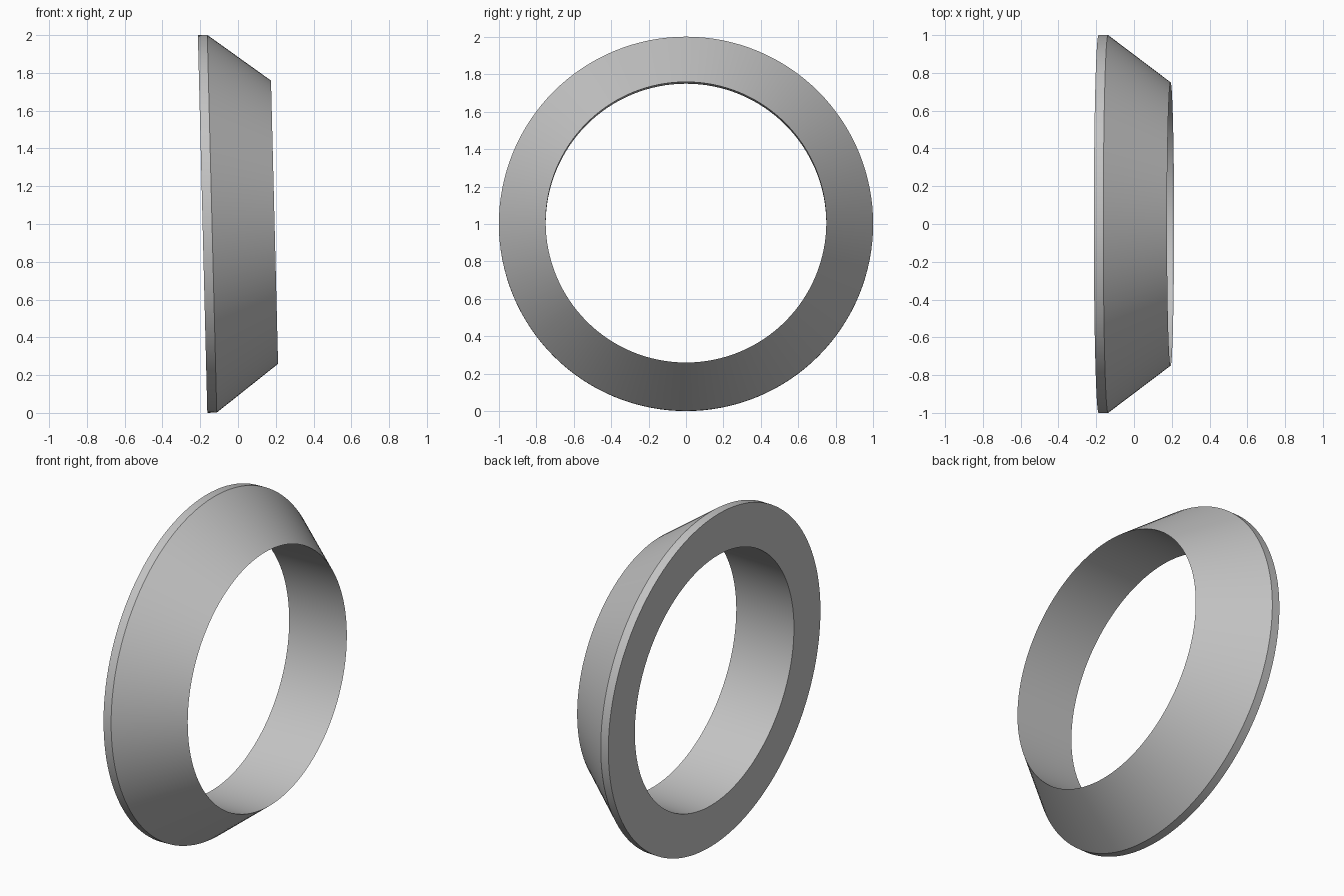
import bpy, bmesh, math
from mathutils import Matrix, Vector

cube = bpy.data.objects.get("Cube")
if cube:
    bpy.data.objects.remove(cube, do_unlink=True)

SEGMENTS = 128
TILT = 0.025

# Plain grey material
grey = bpy.data.materials.new("grey")
grey.use_nodes = True
colour = (0.55, 0.55, 0.55, 1)
grey.diffuse_color = colour
grey.node_tree.nodes["Principled BSDF"].inputs["Base Color"].default_value = colour

# Cross-section (distance along axis, radius): flat back, thin rim, cone to a sharp lip, straight bore
profile = [(0, 0.75), (0, 1.0), (0.05, 1.0), (0.381, 0.75)]

# Revolve the closed cross-section around the x axis
bm = bmesh.new()
rings = []
for i in range(SEGMENTS):
    turn = Matrix.Rotation(math.tau * i / SEGMENTS, 3, 'X')
    rings.append([bm.verts.new(turn @ Vector((x, 0, r))) for x, r in profile])
count = len(profile)
for i, ring in enumerate(rings):
    following = rings[(i + 1) % SEGMENTS]
    for j in range(count):
        k = (j + 1) % count
        bm.faces.new((ring[j], ring[k], following[k], following[j]))
bmesh.ops.recalc_face_normals(bm, faces=bm.faces)

# Lean the ring slightly backwards and set it on the ground
bm.transform(Matrix.Translation((-0.1875, 0, 1)) @ Matrix.Rotation(-TILT, 4, 'Y'))

mesh = bpy.data.meshes.new("bevelled_ring")
bm.to_mesh(mesh)
bm.free()
mesh.materials.append(grey)
bevelled_ring = bpy.data.objects.new("bevelled_ring", mesh)
bpy.context.collection.objects.link(bevelled_ring)

# Smooth round surfaces with crisp edges
bpy.ops.object.select_all(action='DESELECT')
bevelled_ring.select_set(True)
bpy.context.view_layer.objects.active = bevelled_ring
bpy.ops.object.shade_smooth_by_angle(angle=math.radians(25))
